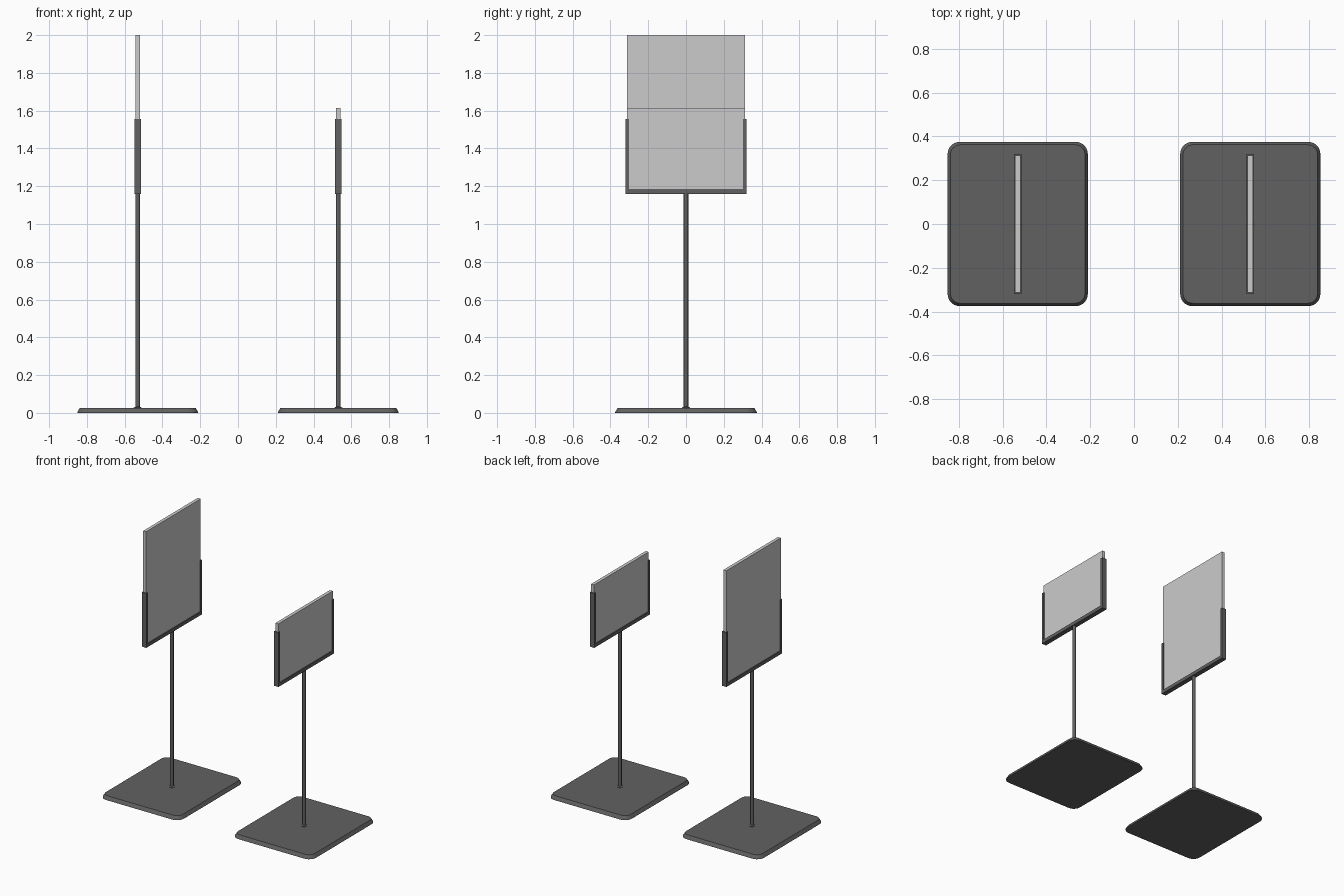
import bpy, bmesh, math

if "Cube" in bpy.data.objects:
    bpy.data.objects.remove(bpy.data.objects["Cube"])

BASE_X, BASE_Y, BASE_H = 0.32, 0.375, 0.026


def material(name, v):
    m = bpy.data.materials.new(name)
    m.diffuse_color = (v, v, v, 1)
    m.use_nodes = True
    m.node_tree.nodes["Principled BSDF"].inputs["Base Color"].default_value = m.diffuse_color
    return m


DARK = material("dark_metal", 0.12)
LIGHT = material("pale_board", 0.55)


def loft(name, rings, x, mat, smooth=False):
    """Skin a list of closed rings and cap both ends."""
    bm = bmesh.new()
    loops = [[bm.verts.new(p) for p in ring] for ring in rings]
    n = len(loops[0])
    for a, b in zip(loops, loops[1:]):
        for i in range(n):
            j = (i + 1) % n
            bm.faces.new((a[i], a[j], b[j], b[i]))
    bm.faces.new(loops[0][::-1])
    bm.faces.new(loops[-1])
    bmesh.ops.recalc_face_normals(bm, faces=bm.faces)
    me = bpy.data.meshes.new(name)
    bm.to_mesh(me)
    bm.free()
    ob = bpy.data.objects.new(name, me)
    bpy.context.collection.objects.link(ob)
    ob.location.x = x
    me.materials.append(mat)
    if smooth:
        bpy.ops.object.select_all(action='DESELECT')
        ob.select_set(True)
        bpy.context.view_layer.objects.active = ob
        bpy.ops.object.shade_smooth_by_angle(angle=math.radians(30))
    return ob


def rounded_rect(hx, hy, r, z, steps=6):
    pts = []
    for k, (sx, sy) in enumerate([(1, 1), (-1, 1), (-1, -1), (1, -1)]):
        for i in range(steps + 1):
            a = math.pi / 2 * (k + i / steps)
            pts.append((sx * (hx - r) + r * math.cos(a),
                        sy * (hy - r) + r * math.sin(a), z))
    return pts


def circle(r, z, n=24):
    return [(r * math.cos(2 * math.pi * i / n), r * math.sin(2 * math.pi * i / n), z)
            for i in range(n)]


def rect(hx, hy, z):
    return [(-hx, -hy, z), (hx, -hy, z), (hx, hy, z), (-hx, hy, z)]


def stand(side, x, board_top):
    # Weighted base plate with sloping edge
    loft(side + "_base_plate", [
        rounded_rect(BASE_X, BASE_Y, 0.055, 0),
        rounded_rect(BASE_X, BASE_Y, 0.055, 0.004),
        rounded_rect(BASE_X - 0.013, BASE_Y - 0.013, 0.045, BASE_H)], x, DARK, True)

    # Pole with small weld collar at the foot
    loft(side + "_pole", [circle(0.021, BASE_H - 0.004), circle(0.021, BASE_H + 0.002),
                          circle(0.012, BASE_H + 0.007), circle(0.012, 1.168)], x, DARK, True)

    # U-shaped holder: grooved channel section mitred around three sides
    section = [(0, -0.018), (0, 0.018), (0.018, 0.018), (0.018, 0.0125),
               (0.007, 0.0125), (0.007, -0.0125), (0.018, -0.0125), (0.018, -0.018)]
    w, low, high = 0.32, 1.16, 1.555
    path = [(-1, high, 0), (-1, low, 1.4), (1, low, 1.4), (1, high, 0)]
    loft(side + "_holder_frame",
         [[(px, s * (w - d), z + k * d) for d, px in section] for s, z, k in path], x, DARK)

    # Sign board sitting in the groove
    loft(side + "_sign_board",
         [rect(0.012, 0.313, 1.17), rect(0.012, 0.313, board_top)], x, LIGHT)


stand("left", -0.531, 2.0)
stand("right", 0.531, 1.614)
